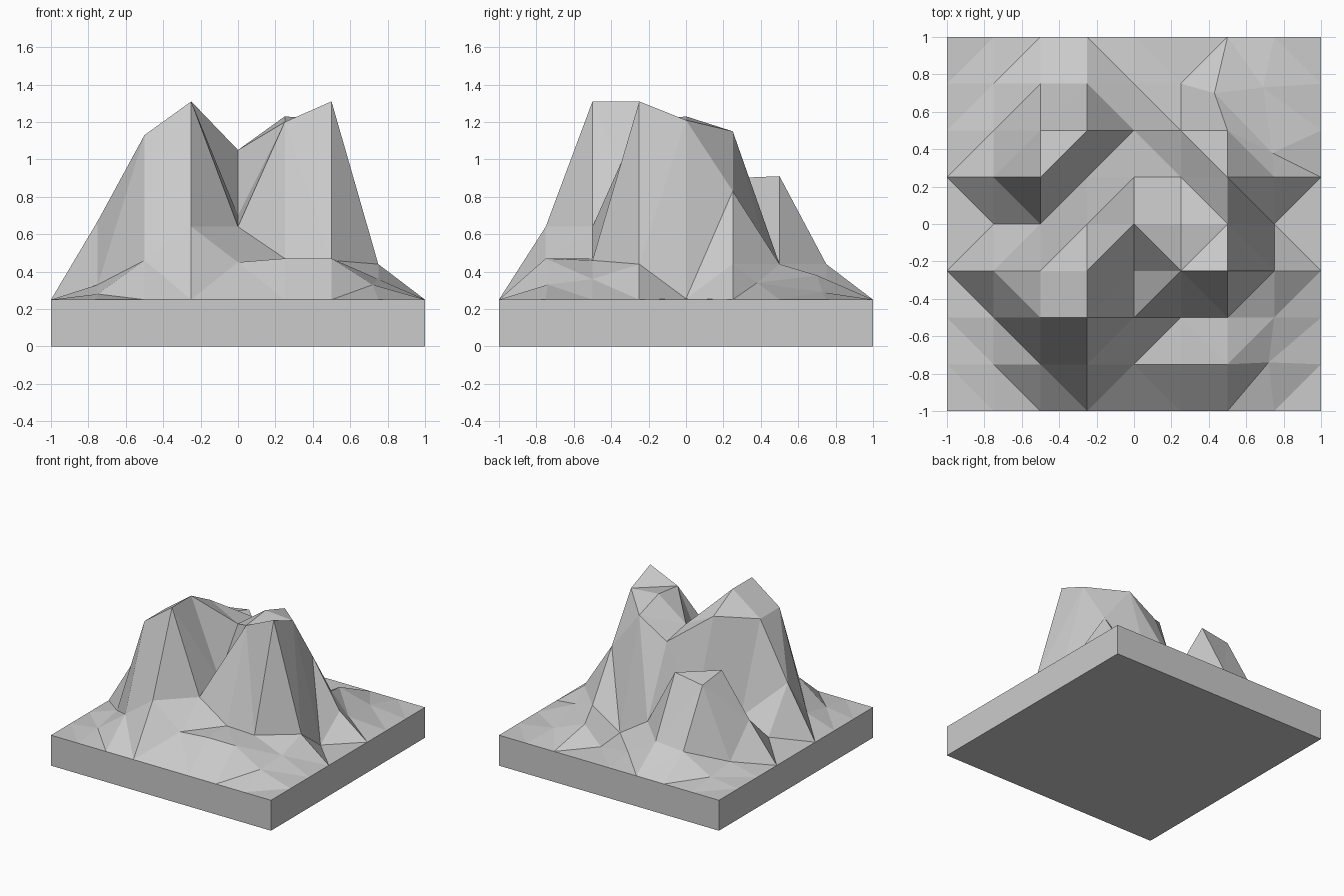
import bpy, bmesh

if "Cube" in bpy.data.objects:
    bpy.data.objects.remove(bpy.data.objects["Cube"])

# Interior heights in hundredths above the ground; rows run front to back, columns left to right
HEIGHTS = [
    [28, 46, 64, 45, 47, 47, 33],
    [33, 113, 131, 64, 47, 46, 36],
    [67, 113, 131, 70, 120, 131, 44],
    [32, 42, 118, 105, 123, 121, 25.5],
    [56, 90, 44, 100, 115, 83, 44],
    [31, 87, 91, 44, 28, 44, 34],
    [28, 42, 44, 28, 26, 38, 29],
]
# A few points sit slightly off the regular grid
SHIFTED = {(7, 1): (0.72, -0.74), (6, 7): (0.43, 0.70),
           (7, 6): (0.74, 0.38), (7, 7): (0.69, 0.73)}
RIDGE_CELLS = {(4, 2)}      # cell split along the longer diagonal
N, STEP, BASE = 8, 0.25, 0.25

bm = bmesh.new()


def point(i, j):
    x, y = SHIFTED.get((i, j), (-1 + i * STEP, -1 + j * STEP))
    inside = 0 < i < N and 0 < j < N
    z = HEIGHTS[j - 1][i - 1] / 100 if inside else BASE
    return bm.verts.new((x, y, z))


grid = [[point(i, j) for j in range(N + 1)] for i in range(N + 1)]

# Mountain surface: split each cell along its flatter diagonal
for i in range(N):
    for j in range(N):
        a, b = grid[i][j], grid[i + 1][j]
        c, d = grid[i + 1][j + 1], grid[i][j + 1]
        rising = abs(a.co.z - c.co.z) <= abs(b.co.z - d.co.z) or (i, j) in RIDGE_CELLS
        for tri in (((a, b, c), (a, c, d)) if rising else ((a, b, d), (b, c, d))):
            bm.faces.new(tri)

# Slab: pull the border straight down to the ground and close the underside
border = [e for e in bm.edges if e.is_boundary]
out = bmesh.ops.extrude_edge_only(bm, edges=border)["geom"]
for v in out:
    if isinstance(v, bmesh.types.BMVert):
        v.co.z = 0
bmesh.ops.holes_fill(bm, edges=[e for e in bm.edges if e.is_boundary], sides=0)
bmesh.ops.recalc_face_normals(bm, faces=bm.faces[:])

mesh = bpy.data.meshes.new("mountain_terrain")
bm.to_mesh(mesh)
bm.free()
terrain = bpy.data.objects.new("mountain_terrain", mesh)
bpy.context.collection.objects.link(terrain)
